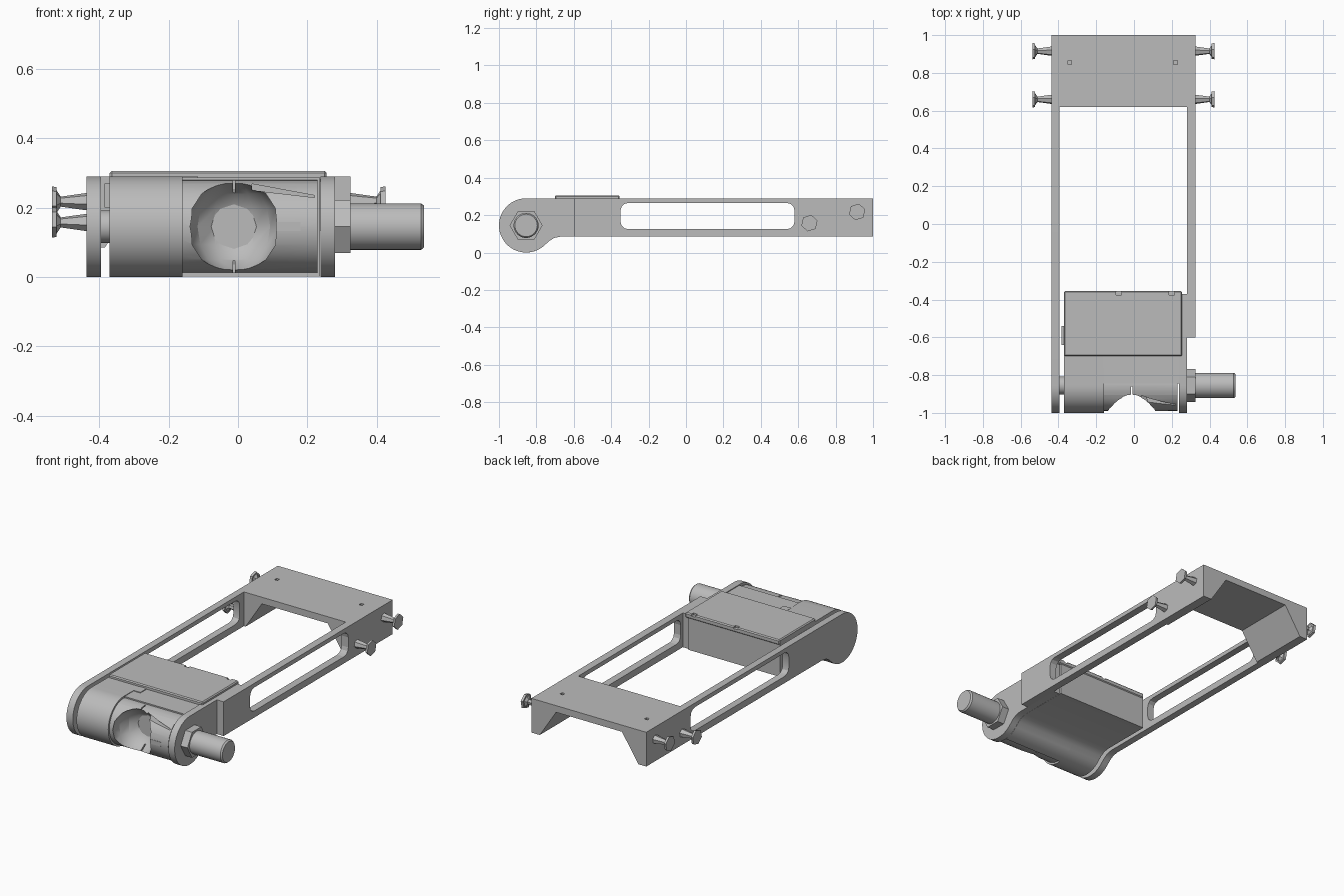
import bpy, bmesh, math
from mathutils import Matrix, Vector

if "Cube" in bpy.data.objects:
    bpy.data.objects.remove(bpy.data.objects["Cube"])

grey = bpy.data.materials.new("plain_grey")
grey.use_nodes = True
COLOUR = (0.5, 0.5, 0.5, 1)
grey.diffuse_color = COLOUR
grey.node_tree.nodes["Principled BSDF"].inputs["Base Color"].default_value = COLOUR

AXIS_Y, AXIS_Z, RADIUS = -0.855, 0.145, 0.145
TOP, LOW = 0.29, 0.085


def finish(name, bm):
    bmesh.ops.recalc_face_normals(bm, faces=bm.faces)
    mesh = bpy.data.meshes.new(name)
    bm.to_mesh(mesh)
    bm.free()
    mesh.materials.append(grey)
    ob = bpy.data.objects.new(name, mesh)
    bpy.context.collection.objects.link(ob)
    return ob


def smooth(ob):
    bpy.ops.object.select_all(action='DESELECT')
    ob.select_set(True)
    bpy.context.view_layer.objects.active = ob
    bpy.ops.object.shade_smooth_by_angle(angle=math.radians(25))


def prism(name, outline, start, end, axis='X'):
    """Extrude an outline of (y, z) points along x, or (x, z) points along y."""
    bm = bmesh.new()
    place = (lambda p: (start, *p)) if axis == 'X' else (lambda p: (p[0], start, p[1]))
    face = bm.faces.new([bm.verts.new(place(p)) for p in outline])
    new = bmesh.ops.extrude_face_region(bm, geom=[face])["geom"]
    step = (end - start, 0, 0) if axis == 'X' else (0, end - start, 0)
    bmesh.ops.translate(bm, vec=step, verts=[v for v in new if isinstance(v, bmesh.types.BMVert)])
    return finish(name, bm)


def box(name, x, y, z, bevel=0):
    bm = bmesh.new()
    bmesh.ops.create_cube(bm, size=1)
    for v in bm.verts:
        v.co = Vector([(a + b) / 2 + c * (b - a) for c, (a, b) in zip(v.co, (x, y, z))])
    if bevel:
        bmesh.ops.bevel(bm, geom=bm.edges[:], offset=bevel, segments=1, affect='EDGES')
    return finish(name, bm)


def rod(name, x0, x1, r0, r1, y=AXIS_Y, z=AXIS_Z, sides=32, turn=0):
    """Straight or tapered rod along x."""
    bm = bmesh.new()
    matrix = (Matrix.Translation(((x0 + x1) / 2, y, z))
              @ Matrix.Rotation(math.pi / 2, 4, 'Y') @ Matrix.Rotation(turn, 4, 'Z'))
    bmesh.ops.create_cone(bm, cap_ends=True, segments=sides, radius1=r0, radius2=r1,
                          depth=x1 - x0, matrix=matrix)
    return finish(name, bm)


def cut(ob, *cutters):
    for cutter in cutters:
        mod = ob.modifiers.new("cut", 'BOOLEAN')
        mod.operation, mod.solver, mod.object = 'DIFFERENCE', 'EXACT', cutter
        bpy.context.view_layer.objects.active = ob
        bpy.ops.object.modifier_apply(modifier=mod.name)
        bpy.data.objects.remove(cutter)


def nose(first, last=315, steps=28):
    """Round front end followed by the fillet into the flat underside."""
    pts = []
    for i in range(steps + 1):
        a = math.radians(first + (last - first) * i / steps)
        pts.append((AXIS_Y + RADIUS * math.cos(a), AXIS_Z + RADIUS * math.sin(a)))
    return pts + [(-0.73, 0.062), (-0.705, 0.078), (-0.67, LOW)]


def slot_cutter():
    a, b, c, d, r = -0.35, 0.58, 0.125, 0.265, 0.04
    pts = []
    for y, z, first in ((b - r, d - r, 0), (a + r, d - r, 90), (a + r, c + r, 180), (b - r, c + r, 270)):
        for k in range(4):
            t = math.radians(first + 30 * k)
            pts.append((y + r * math.cos(t), z + r * math.sin(t)))
    return prism("slot_cutter", pts, -0.7, 0.7)


# Side rails with long slots; the back end steps down under the plate
rail_end = [(1, LOW), (1, 0.25), (0.62, 0.25), (0.62, TOP)]
right_rail = prism("right_rail", nose(90) + rail_end, -0.437, -0.395)
left_rail = prism("left_rail", [(-0.6, TOP), (-0.6, LOW)] + rail_end, 0.28, 0.325)
for rail in (right_rail, left_rail):
    cut(rail, slot_cutter())
smooth(right_rail)
smooth(prism("left_ear", nose(90) + [(-0.37, LOW), (-0.37, TOP)], 0.238, 0.28))

# Back plate with small holes and wedge braces beneath it
plate = box("back_plate", (-0.437, 0.325), (0.62, 1), (0.25, TOP))
for x in (-0.34, 0.22):
    cut(plate, box("hole", (x - 0.01, x + 0.01), (0.845, 0.865), (0.27, 0.31)))
for name, x, s in (("right_brace", -0.396, 1), ("left_brace", 0.281, -1)):
    prism(name, [(x, LOW), (x + s * 0.012, LOW), (x + s * 0.12, 0.25), (x, 0.25)], 0.62, 1, 'Y')

# Housing between the rails
body_back = [(-0.36, LOW), (-0.36, TOP - 0.004)]
smooth(prism("housing_round", nose(90) + body_back, -0.37, -0.16))
housing = prism("housing_flat", [(-0.845, TOP - 0.004)] + nose(275) + body_back, -0.16, 0.237)
cut(housing, box("front_pocket", (-0.1, 0.08), (-0.9, -0.835), (0.05, 0.24)))
smooth(housing)
lid = box("housing_lid", (-0.37, 0.255), (-0.7, -0.355), (0.275, 0.306), 0.006)
for x in (-0.08, 0.2):
    cut(lid, box("lid_notch", (x - 0.014, x + 0.014), (-0.375, -0.34), (0.295, 0.32)))
box("lid_catch", (-0.165, -0.115), (-0.76, -0.7), (0.27, 0.29))
box("side_catch", (-0.385, -0.365), (-0.64, -0.54), (0.2, 0.27))

# Drum with a faceted bowl, a centre slit and a slanted groove
drum = rod("drum", -0.165, 0.23, 0.134, 0.134, sides=48)
bm = bmesh.new()
bmesh.ops.create_uvsphere(bm, u_segments=14, v_segments=8, radius=0.134,
                          matrix=Matrix.Translation((-0.012, -0.95, AXIS_Z)))
bowl = finish("bowl", bm)
slit = box("slit", (-0.015, -0.008), (-1.1, -0.86), (-0.1, 0.4))
groove = prism("groove", [(0.04, 0.268), (0.22, 0.235), (0.22, 0.229), (0.04, 0.25)], -1.1, -0.88, 'Y')
cut(drum, bowl, slit, groove)
smooth(drum)
box("drum_tab", (0.11, 0.18), (-0.99, -0.93), (0.132, 0.158))

# Pivot: washer, hex nut and handle
smooth(rod("pivot_washer", -0.396, -0.369, 0.047, 0.047))
rod("pivot_nut", 0.279, 0.325, 0.088, 0.088, sides=6)
smooth(rod("handle", 0.32, 0.528, 0.067, 0.067))
smooth(rod("handle_tip", 0.528, 0.537, 0.067, 0.06))

# Flared screws on both sides of the back end
for side, face, s in (("right", -0.437, -1), ("left", 0.325, 1)):
    for label, y, z in (("upper", 0.915, 0.217), ("lower", 0.66, 0.157)):
        def part(name, near, far, r0, r1, sides):
            a, b = face + s * near, face + s * far
            if s < 0:
                a, b, r0, r1 = b, a, r1, r0
            rod(f"{side}_{label}_{name}", a, b, r0, r1, y, z, sides, 0.3)
        part("screw_shank", -0.01, 0.08, 0.027, 0.014, 6)
        part("screw_flare", 0.075, 0.088, 0.016, 0.036, 6)
        part("screw_head", 0.086, 0.1, 0.043, 0.045, 6)
